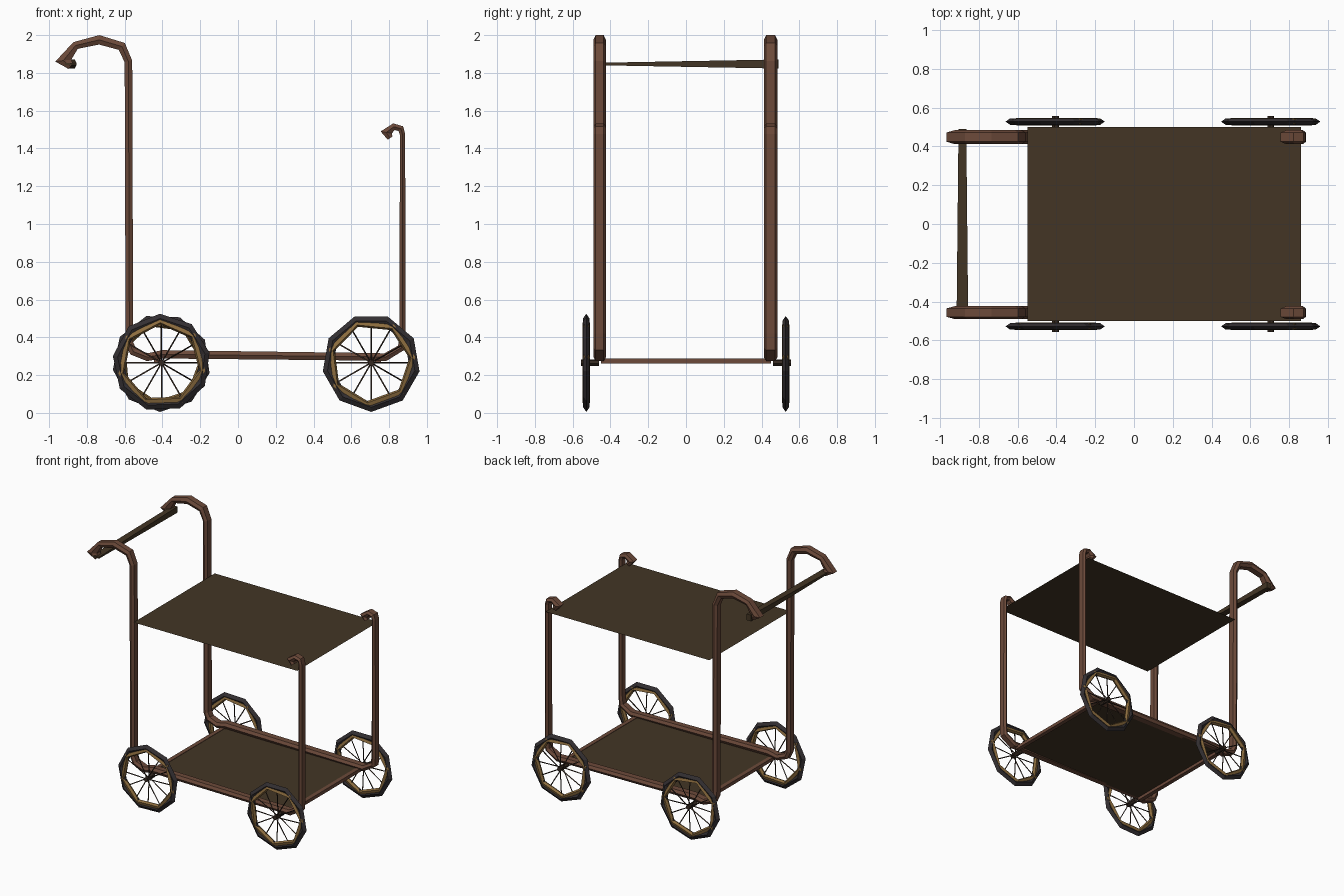
import bpy, bmesh, math
from mathutils import Vector

if "Cube" in bpy.data.objects:
    bpy.data.objects.remove(bpy.data.objects["Cube"])


def material(name, rgb):
    m = bpy.data.materials.new(name)
    m.diffuse_color = (*rgb, 1)
    m.use_nodes = True
    m.node_tree.nodes["Principled BSDF"].inputs["Base Color"].default_value = m.diffuse_color
    return m


WOOD = material("brown wood", (0.150, 0.068, 0.042))
OLIVE = material("dark olive wood", (0.056, 0.036, 0.018))
TYRE = material("dark grey rubber", (0.033, 0.028, 0.031))
BRASS = material("brass", (0.27, 0.155, 0.05))
SPOKE = material("dark brown metal", (0.035, 0.022, 0.015))


def make(name, verts, faces, mat, fix=True):
    me = bpy.data.meshes.new(name)
    me.from_pydata([tuple(v) for v in verts], [], faces)
    if fix:
        bm = bmesh.new()
        bm.from_mesh(me)
        bmesh.ops.recalc_face_normals(bm, faces=bm.faces)
        bm.to_mesh(me)
        bm.free()
    me.materials.append(mat)
    ob = bpy.data.objects.new(name, me)
    bpy.context.collection.objects.link(ob)
    return ob


def loft(rings, closed=False):
    """Skin a list of equal vertex rings."""
    n, k = len(rings), len(rings[0])
    verts = [v for r in rings for v in r]
    faces = []
    for i in range(n if closed else n - 1):
        j = (i + 1) % n
        for a in range(k):
            b = (a + 1) % k
            faces.append((i * k + a, i * k + b, j * k + b, j * k + a))
    if not closed:
        faces += [tuple(range(k)), tuple((n - 1) * k + a for a in range(k))]
    return verts, faces


# Side frame: one bent bar per side, (x, z, half thickness)
PATH = [(-0.885, 1.835, 0.018), (-0.925, 1.865, 0.03), (-0.86, 1.945, 0.02),
        (-0.735, 1.975, 0.024), (-0.615, 1.94, 0.022), (-0.58, 1.86, 0.02),
        (-0.575, 0.37, 0.02), (-0.555, 0.325, 0.02), (-0.48, 0.295, 0.02),
        (-0.40, 0.31, 0.022), (0.70, 0.297, 0.02), (0.78, 0.295, 0.02),
        (0.865, 0.345, 0.018), (0.871, 0.42, 0.016), (0.871, 1.475, 0.014),
        (0.862, 1.505, 0.015), (0.825, 1.515, 0.016), (0.785, 1.485, 0.022),
        (0.805, 1.455, 0.015)]


def frame(name, y, w):
    pts = [Vector((p[0], p[1])) for p in PATH]
    rings = []
    for i, p in enumerate(pts):
        d0 = (p - pts[max(i - 1, 0)]).normalized() if i else (pts[1] - p).normalized()
        d1 = (pts[i + 1] - p).normalized() if i < len(pts) - 1 else d0
        t = (d0 + d1).normalized()
        n = Vector((-t.y, t.x))
        h = PATH[i][2] / max(t.dot(d0), 0.7)
        ring = []
        for s, dy in ((0, -1), (1, -0.65), (1, 0.65), (0, 1), (-1, 0.65), (-1, -0.65)):
            q = p + n * h * s
            ring.append((q.x, y + dy * w, q.y))
        rings.append(ring)
    make(name, *loft(rings), WOOD)


frame("side_frame_front", -0.457, 0.033)
frame("side_frame_back", 0.448, 0.036)


# Shelves: thin single sheets
def sheet(name, x0, x1, w, z):
    make(name, [(x0, -w, z), (x1, -w, z), (x1, w, z), (x0, w, z)],
         [(0, 1, 2, 3)], OLIVE, fix=False)


sheet("upper_shelf", -0.55, 0.86, 0.5, 1.43)
sheet("lower_shelf", -0.42, 0.74, 0.45, 0.285)


# Bars running across the trolley, rectangular section that may taper
def cross_bar(name, x, z, ends, mat):
    rings = [[(x + a * hx, y, z + b * hz) for a, b in ((-1, -1), (1, -1), (1, 1), (-1, 1))]
             for y, hx, hz in ends]
    make(name, *loft(rings), mat)


cross_bar("push_handle", -0.885, 1.847, [(-0.49, 0.03, 0.006), (0.49, 0.02, 0.024)], OLIVE)
for label, x in (("rear", -0.43), ("fore", 0.74)):
    cross_bar(label + "_cross_rail", x, 0.275, [(-0.45, 0.016, 0.013), (0.45, 0.016, 0.013)], WOOD)


# Wheels
def ring_part(name, c, profile, sides, turn, mat):
    rings = []
    for i in range(sides):
        a = turn + 2 * math.pi * i / sides
        rings.append([(c[0] + r * math.cos(a), c[1] + dy, c[2] + r * math.sin(a))
                      for r, dy in profile])
    make(name, *loft(rings, closed=True), mat)


def rod(name, p, q, r, sides, mat):
    p, q = Vector(p), Vector(q)
    d = (q - p).normalized()
    u = d.orthogonal().normalized()
    v = d.cross(u)
    rings = [[e + (u * math.cos(2 * math.pi * k / sides) + v * math.sin(2 * math.pi * k / sides)) * r
              for k in range(sides)] for e in (p, q)]
    return make(name, *loft(rings), mat)


def wheel(tag, x, side, turn):
    c = (x, side * 0.528, 0.265)
    ring_part(tag + "_tyre", c,
              [(0.26, 0), (0.235, 0.017), (0.208, 0.004), (0.208, -0.004), (0.235, -0.017)],
              9, turn, TYRE)
    ring_part(tag + "_rim", c,
              [(0.236, 0.012), (0.213, 0.019), (0.203, 0), (0.213, -0.019), (0.236, -0.012)],
              7, turn + 0.5, BRASS)
    for k in range(12):
        a = math.pi * k / 6
        rod(f"{tag}_spoke_{k}", (x, c[1] + (0.014 if k % 2 else -0.014), c[2]),
            (x + 0.207 * math.cos(a), c[1], c[2] + 0.207 * math.sin(a)), 0.0045, 3, SPOKE)
    rod(tag + "_hub", (x, side * 0.46, c[2]), (x, side * 0.556, c[2]), 0.018, 6, SPOKE)


for side, s_name in ((-1, "front"), (1, "back")):
    wheel(f"left_{s_name}_wheel", -0.405, side, math.radians(20 + 8 * side))
    wheel(f"right_{s_name}_wheel", 0.705, side, math.radians(30))
